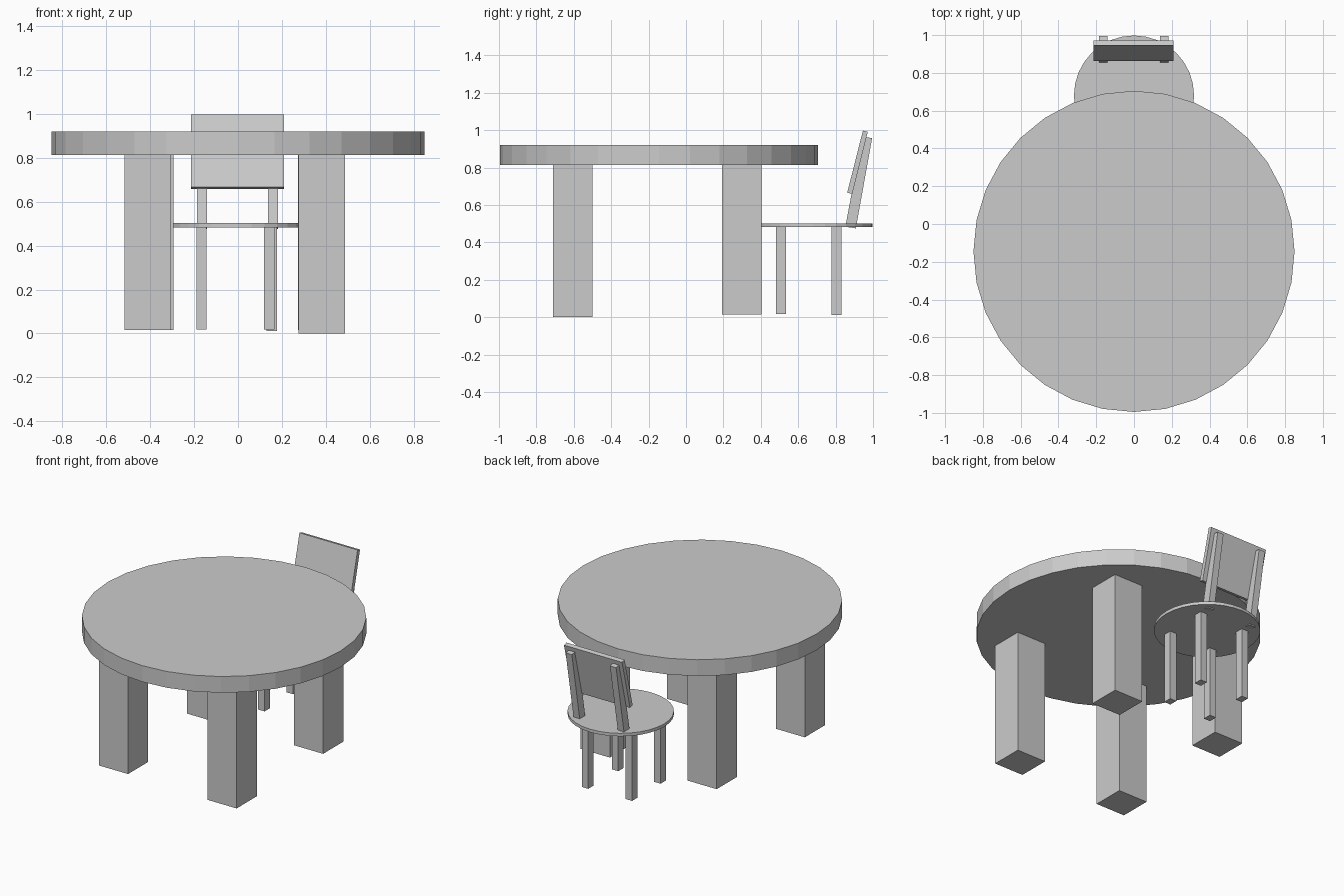
import bpy
import bmesh

if "Cube" in bpy.data.objects:
    bpy.data.objects.remove(bpy.data.objects["Cube"])

GREY = (0.6, 0.6, 0.6, 1)
grey = bpy.data.materials.new("plain_grey")
grey.use_nodes = True
grey.diffuse_color = GREY
grey.node_tree.nodes["Principled BSDF"].inputs["Base Color"].default_value = GREY


def finish(name, bm):
    """Turn a bmesh into a named flat-shaded object."""
    bmesh.ops.recalc_face_normals(bm, faces=bm.faces)
    mesh = bpy.data.meshes.new(name)
    bm.to_mesh(mesh)
    bm.free()
    mesh.materials.append(grey)
    obj = bpy.data.objects.new(name, mesh)
    bpy.context.collection.objects.link(obj)


def disc(name, y, radius, low, high):
    """Round slab with 32 flat sides."""
    bm = bmesh.new()
    bmesh.ops.create_cone(bm, cap_ends=True, segments=32, radius1=radius,
                          radius2=radius, depth=high - low)
    bmesh.ops.translate(bm, verts=bm.verts, vec=(0, y, (low + high) / 2))
    finish(name, bm)


def bar(name, x, width, profile):
    """Side profile of (y, z) points extruded along x, centred on x."""
    bm = bmesh.new()
    face = bm.faces.new([bm.verts.new((x - width / 2, y, z)) for y, z in profile])
    new = bmesh.ops.extrude_face_region(bm, geom=[face])["geom"]
    moved = [v for v in new if isinstance(v, bmesh.types.BMVert)]
    bmesh.ops.translate(bm, verts=moved, vec=(width, 0, 0))
    finish(name, bm)


def leg(name, x, y, width, depth, low, high):
    """Upright square leg."""
    a, b = y - depth / 2, y + depth / 2
    bar(name, x, width, [(a, low), (b, low), (b, high), (a, high)])


# Table: round top on four thick legs
disc("table_top", -0.145, 0.85, 0.813, 0.92)
for name, x, y, low in (("front_right", -0.411, -0.605, 0.015),
                        ("front_left", 0.381, -0.605, 0.0),
                        ("back_right", -0.4, 0.298, 0.015),
                        ("back_left", 0.38, 0.298, 0.015)):
    leg("table_leg_" + name, x, y, 0.212, 0.21, low, 0.813)

# Chair: round seat on four thin legs
disc("chair_seat", 0.68, 0.318, 0.482, 0.502)
for name, x, y, low in (("front_right", -0.166, 0.508, 0.017),
                        ("front_left", 0.143, 0.508, 0.017),
                        ("back_right", -0.166, 0.805, 0.017),
                        ("back_left", 0.154, 0.805, 0.011)):
    leg("chair_leg_" + name, x, y, 0.047, 0.055, low, 0.482)

# Chair back: two leaning posts and a slightly steeper-leaning panel
post = [(0.852, 0.484), (0.908, 0.475), (0.995, 0.957), (0.943, 0.966)]
for name, x in (("right", -0.164), ("left", 0.159)):
    bar("chair_back_post_" + name, x, 0.045, post)
bar("chair_back_panel", -0.002, 0.424,
    [(0.862, 0.666), (0.889, 0.659), (0.972, 0.991), (0.946, 0.998)])
